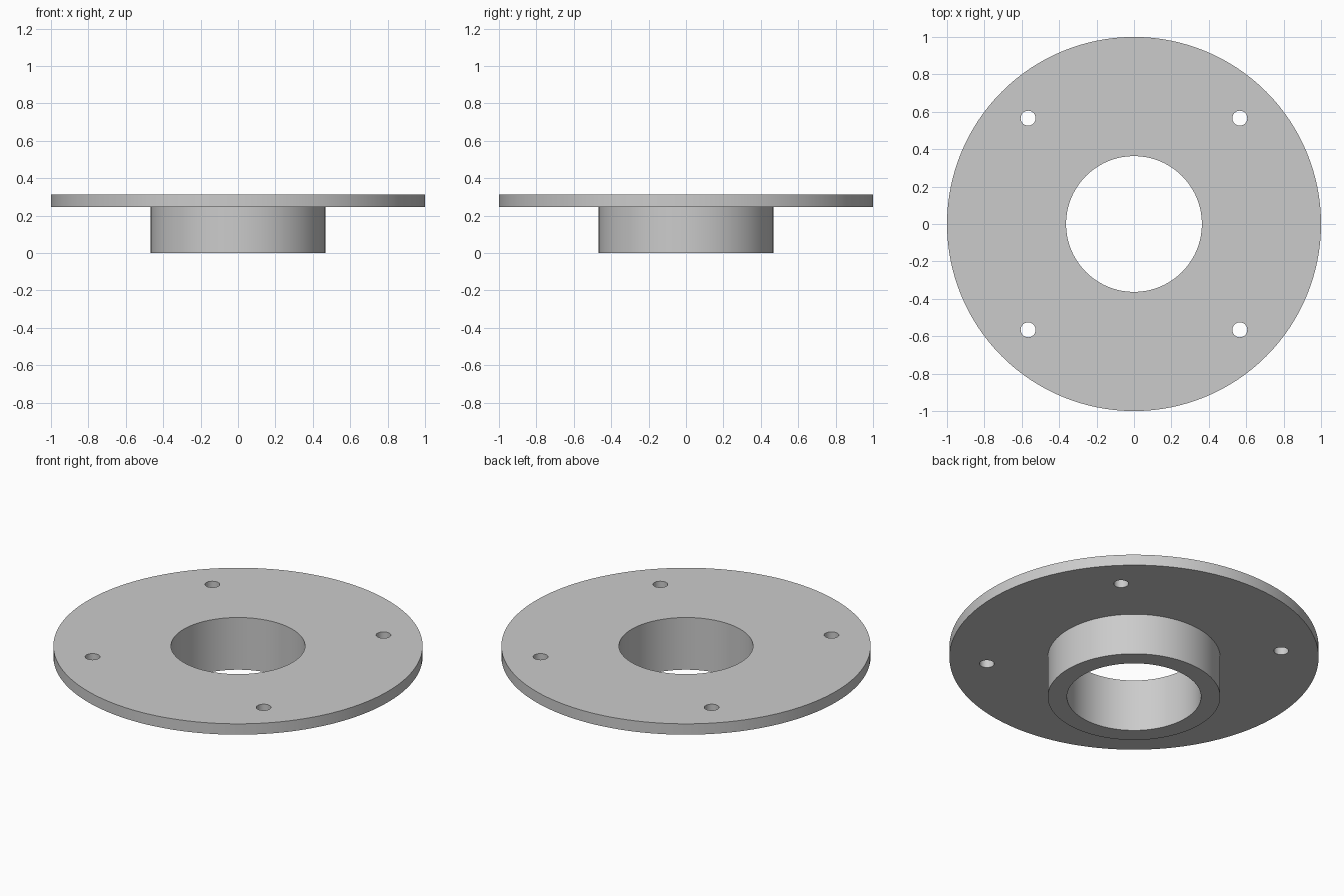
import bpy, bmesh, math

# Remove the default cube
cube = bpy.data.objects.get("Cube")
if cube:
    bpy.data.objects.remove(cube, do_unlink=True)

RIM_R, HUB_R, BORE_R = 1.0, 0.467, 0.363
PLATE_Z, TOP_Z = 0.247, 0.312
BOLT_CIRCLE, BOLT_R = 0.8, 0.04

grey = bpy.data.materials.new("plain grey")
grey.use_nodes = True
colour = (0.6, 0.6, 0.6, 1)
grey.diffuse_color = colour
grey.node_tree.nodes["Principled BSDF"].inputs["Base Color"].default_value = colour


def lathe(name, profile, steps):
    """Turn a closed (radius, z) profile around the z axis."""
    bm = bmesh.new()
    rings = []
    for i in range(steps):
        a = math.tau * i / steps
        rings.append([bm.verts.new((r * math.cos(a), r * math.sin(a), z))
                      for r, z in profile])
    n = len(profile)
    for i in range(steps):
        a, b = rings[i], rings[(i + 1) % steps]
        for j in range(n):
            k = (j + 1) % n
            bm.faces.new((a[j], b[j], b[k], a[k]))
    bmesh.ops.recalc_face_normals(bm, faces=bm.faces)
    mesh = bpy.data.meshes.new(name)
    bm.to_mesh(mesh)
    bm.free()
    obj = bpy.data.objects.new(name, mesh)
    bpy.context.collection.objects.link(obj)
    mesh.materials.append(grey)
    return obj


# Round plate and hub in one turned piece, with the bore through it
flange = lathe("flange", [(BORE_R, 0), (HUB_R, 0), (HUB_R, PLATE_Z),
                          (RIM_R, PLATE_Z), (RIM_R, TOP_Z), (BORE_R, TOP_Z)], 128)

# Four bolt holes on the diagonals
cutters = []
for i in range(4):
    a = math.radians(45 + 90 * i)
    bpy.ops.mesh.primitive_cylinder_add(
        vertices=32, radius=BOLT_R, depth=0.3,
        location=(BOLT_CIRCLE * math.cos(a), BOLT_CIRCLE * math.sin(a), TOP_Z))
    cutter = bpy.context.object
    cutter.name = f"bolt_hole_cutter_{i + 1}"
    cutter.data.materials.append(grey)
    cutter.hide_render = True
    cutters.append(cutter)
    mod = flange.modifiers.new(f"bolt_hole_{i + 1}", 'BOOLEAN')
    mod.operation, mod.solver, mod.object = 'DIFFERENCE', 'EXACT', cutter

# Apply the cuts and discard the cutters
bpy.ops.object.select_all(action='DESELECT')
flange.select_set(True)
bpy.context.view_layer.objects.active = flange
for mod in list(flange.modifiers):
    bpy.ops.object.modifier_apply(modifier=mod.name)
for cutter in cutters:
    bpy.data.objects.remove(cutter, do_unlink=True)

# Smooth walls, sharp rims
bpy.ops.object.shade_smooth_by_angle(angle=math.radians(30))
